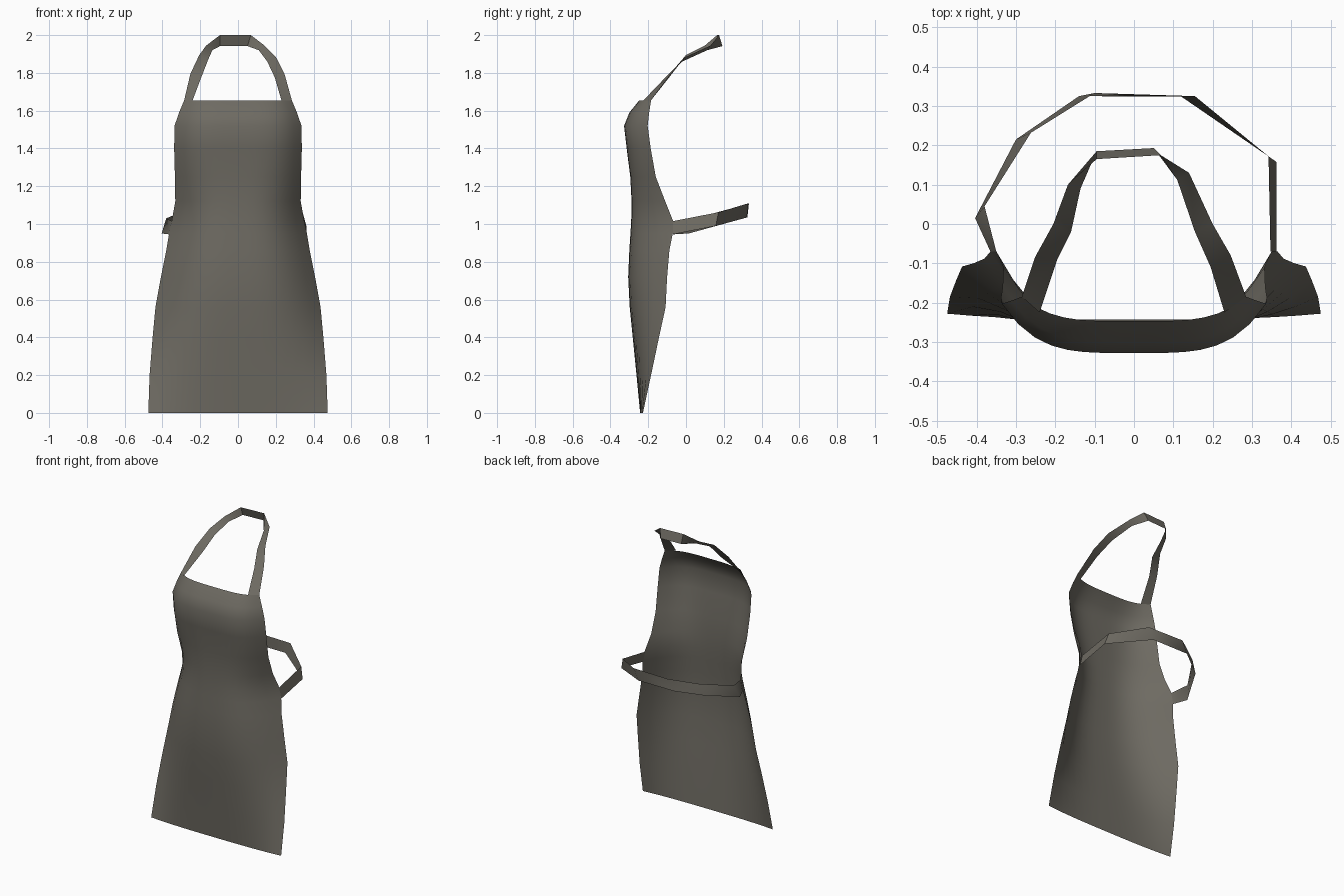
import bpy, math

cloth = bpy.data.materials.new("grey brown cloth")
cloth.diffuse_color = (0.155, 0.145, 0.122, 1)


def make_sheet(name, rows):
    """Skin a grid of points, given row by row, with quads."""
    n = len(rows[0])
    verts = [p for r in rows for p in r]
    faces = [(i * n + j, i * n + j + 1, (i + 1) * n + j + 1, (i + 1) * n + j)
             for i in range(len(rows) - 1) for j in range(n - 1)]
    mesh = bpy.data.meshes.new(name)
    mesh.from_pydata(verts, [], faces)
    mesh.materials.append(cloth)
    ob = bpy.data.objects.new(name, mesh)
    bpy.context.collection.objects.link(ob)
    bpy.ops.object.select_all(action='DESELECT')
    ob.select_set(True)
    bpy.context.view_layer.objects.active = ob
    bpy.ops.object.shade_smooth_by_angle(angle=math.radians(50))
    return ob


# Apron body: height, half width, front y, side edge y, curve power
profile = [
    (0.00, 0.475, -0.243, -0.228, 3),
    (0.20, 0.468, -0.262, -0.185, 3),
    (0.40, 0.452, -0.282, -0.143, 3),
    (0.56, 0.437, -0.298, -0.108, 3),
    (0.72, 0.408, -0.306, -0.100, 3),
    (0.86, 0.380, -0.300, -0.088, 3),
    (0.95, 0.365, -0.294, -0.070, 3),
    (1.02, 0.350, -0.290, -0.070, 3),
    (1.12, 0.332, -0.288, -0.110, 3),
    (1.25, 0.334, -0.295, -0.160, 3.5),
    (1.40, 0.338, -0.314, -0.187, 4),
    (1.52, 0.336, -0.328, -0.203, 4),
    (1.59, 0.312, -0.300, -0.195, 4),
    (1.655, 0.285, -0.247, -0.185, 4),
]
COLS = 16
body = []
for z, w, front, side, power in profile:
    row = []
    for j in range(COLS + 1):
        t = 2 * j / COLS - 1
        row.append((w * t, front + (side - front) * abs(t) ** power, z))
    body.append(row)
make_sheet("apron_body", body)

# Neck strap: pairs of outer and inner edge points from left to right
neck = [
    ((-0.285, -0.185, 1.655), (-0.240, -0.225, 1.655)),
    ((-0.252, -0.085, 1.795), (-0.195, -0.090, 1.775)),
    ((-0.205, 0.000, 1.895), (-0.160, -0.020, 1.865)),
    ((-0.168, 0.100, 1.945), (-0.136, 0.090, 1.920)),
    ((-0.095, 0.165, 2.000), (-0.095, 0.185, 1.942)),
    ((0.068, 0.175, 2.000), (0.050, 0.193, 1.942)),
    ((0.140, 0.130, 1.945), (0.110, 0.112, 1.920)),
    ((0.200, 0.000, 1.885), (0.155, -0.020, 1.860)),
    ((0.246, -0.080, 1.795), (0.195, -0.110, 1.775)),
    ((0.285, -0.185, 1.655), (0.230, -0.225, 1.655)),
]
make_sheet("neck_strap", neck)

# Waist strap: pairs of lower and upper edge points from left to right
waist = [
    ((-0.365, -0.070, 0.945), (-0.350, -0.070, 1.015)),
    ((-0.404, 0.015, 0.950), (-0.380, 0.045, 1.030)),
    ((-0.300, 0.215, 1.005), (-0.262, 0.232, 1.080)),
    ((-0.140, 0.325, 1.035), (-0.100, 0.333, 1.108)),
    ((0.120, 0.324, 1.035), (0.155, 0.325, 1.108)),
    ((0.362, 0.158, 0.990), (0.342, 0.172, 1.062)),
    ((0.362, -0.070, 0.945), (0.347, -0.070, 1.015)),
]
make_sheet("waist_strap", waist)
